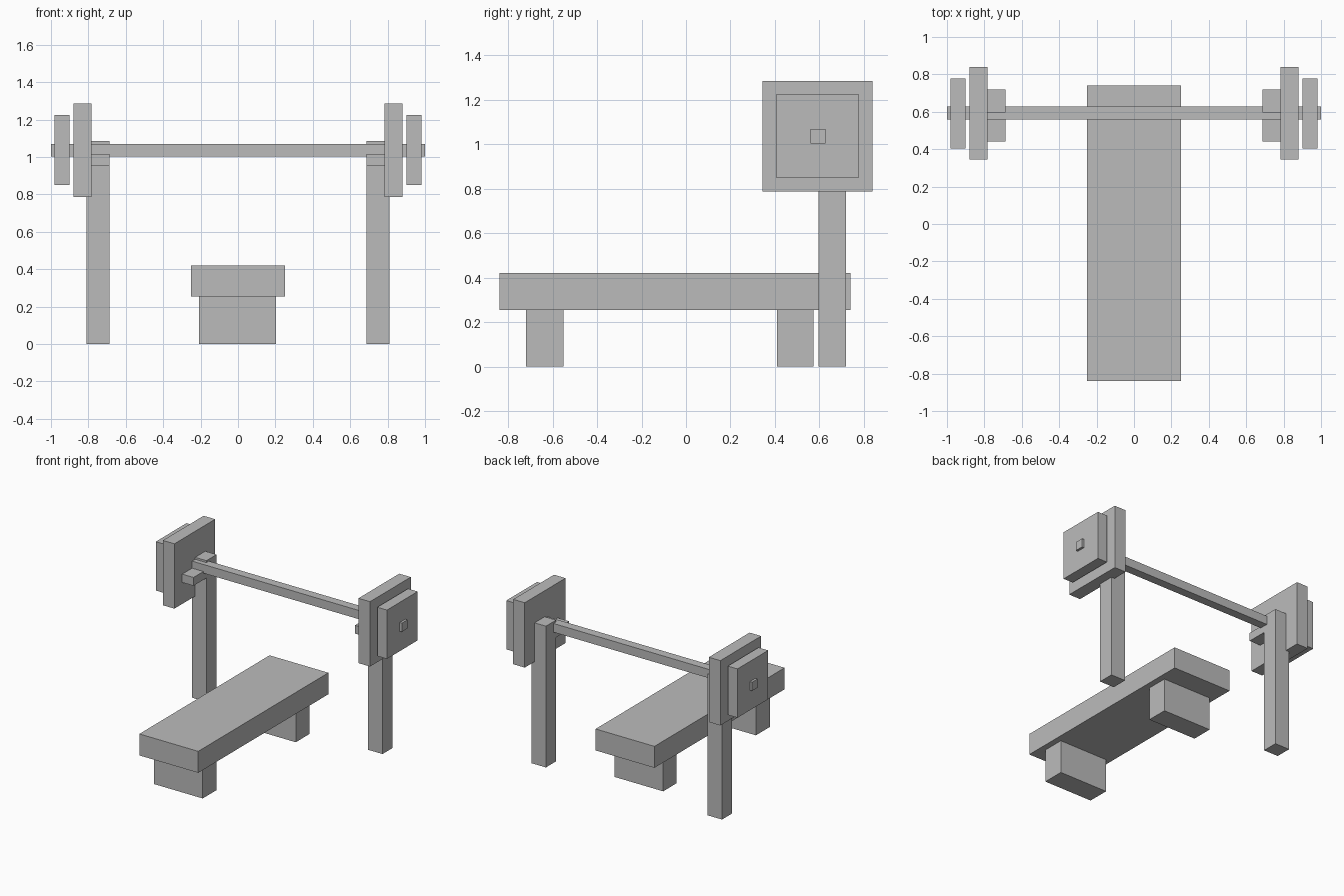
import bpy
import bmesh

if "Cube" in bpy.data.objects:
    bpy.data.objects.remove(bpy.data.objects["Cube"])

grey = bpy.data.materials.new("plain grey")
grey.diffuse_color = (0.5, 0.5, 0.5, 1.0)
grey.use_nodes = True
grey.node_tree.nodes["Principled BSDF"].inputs["Base Color"].default_value = grey.diffuse_color


def box(name, x, y, z):
    """Box from (min, max) ranges on each axis."""
    bm = bmesh.new()
    bmesh.ops.create_cube(bm, size=1.0)
    for v in bm.verts:
        for i, (lo, hi) in enumerate((x, y, z)):
            v.co[i] = lo if v.co[i] < 0 else hi
    mesh = bpy.data.meshes.new(name)
    bm.to_mesh(mesh)
    bm.free()
    mesh.materials.append(grey)
    obj = bpy.data.objects.new(name, mesh)
    bpy.context.collection.objects.link(obj)
    return obj


def pair(name, x, y, z):
    """The same box on the right and mirrored on the left."""
    box("right_" + name, x, y, z)
    box("left_" + name, (-x[1], -x[0]), y, z)


# Bench pad and its two feet
box("bench_pad", (-0.25, 0.25), (-0.84, 0.74), (0.255, 0.42))
box("front_bench_foot", (-0.208, 0.204), (-0.72, -0.552), (0, 0.255))
box("rear_bench_foot", (-0.208, 0.204), (0.41, 0.574), (0, 0.255))

# Rack uprights and the rests that hold the bar
pair("upright", (0.686, 0.81), (0.597, 0.72), (0, 1.085))
pair("bar_rest", (0.686, 0.81), (0.44, 0.597), (0.952, 1.016))

# Barbell: bar, large inner plates, small outer plates
box("bar", (-1.0, 1.0), (0.56, 0.627), (1.003, 1.07))
pair("large_plate", (0.782, 0.88), (0.345, 0.84), (0.787, 1.285))
pair("small_plate", (0.90, 0.982), (0.405, 0.778), (0.85, 1.225))
